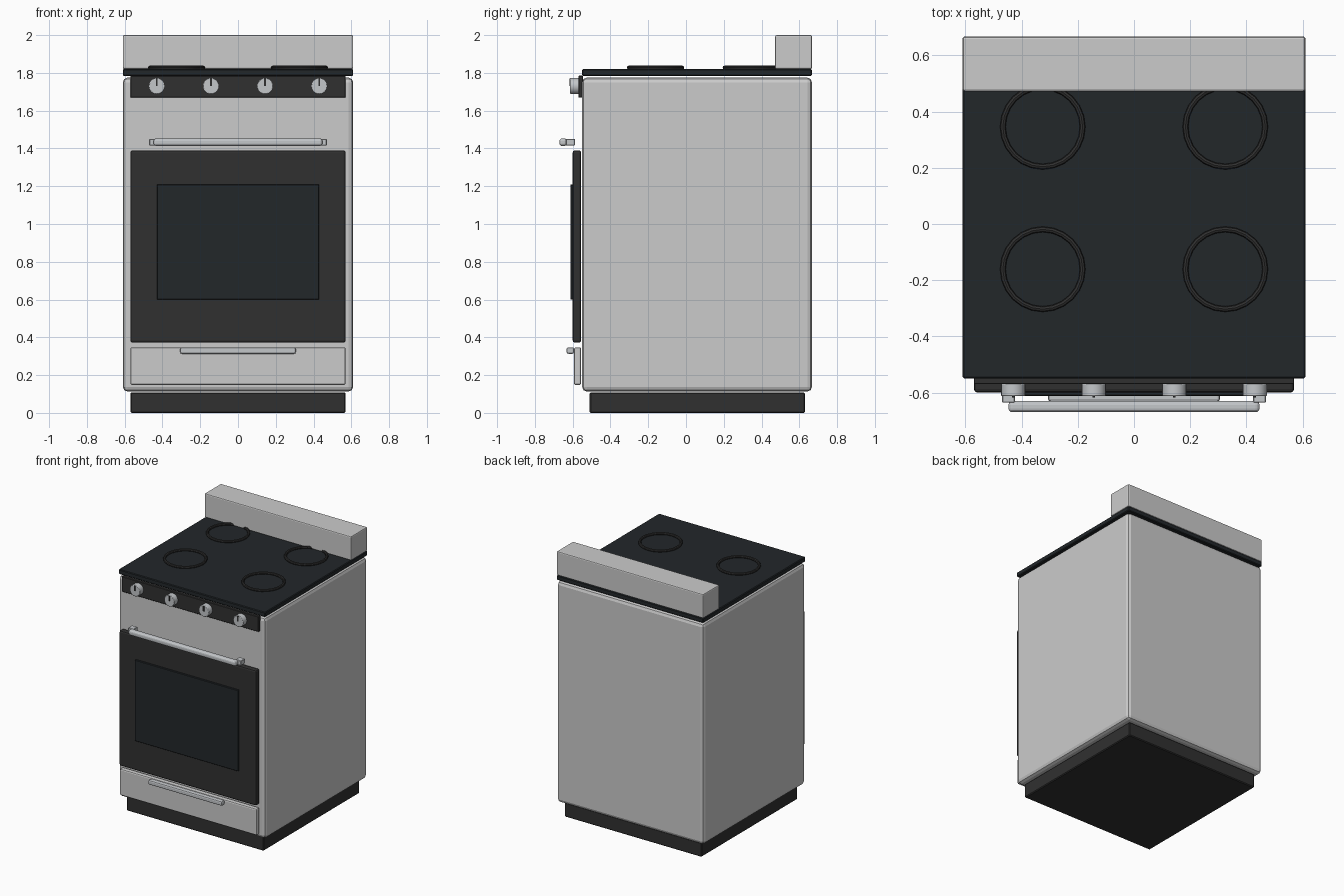
import bpy
from math import pi

if "Cube" in bpy.data.objects:
    bpy.data.objects.remove(bpy.data.objects["Cube"])


def material(name, color):
    m = bpy.data.materials.new(name)
    m.diffuse_color = (*color, 1)
    m.use_nodes = True
    m.node_tree.nodes["Principled BSDF"].inputs["Base Color"].default_value = m.diffuse_color
    return m


ENAMEL = material("enamel", (0.70, 0.70, 0.67))
CHARCOAL = material("charcoal", (0.03, 0.03, 0.03))
GLASS = material("black_glass", (0.016, 0.02, 0.023))
STEEL = material("steel", (0.55, 0.57, 0.59))


def finish(o, name, mat, bevel=0, segments=2):
    o.name = o.data.name = name
    o.data.materials.append(mat)
    if bevel:
        b = o.modifiers.new("edge_bevel", "BEVEL")
        b.width, b.segments = bevel, segments
    return o


def box(name, x, y, z, mat, bevel=0, segments=2):
    """Box spanning the (min, max) pairs given per axis."""
    spans = (x, y, z)
    bpy.ops.mesh.primitive_cube_add(size=1, location=[(a + b) / 2 for a, b in spans])
    o = bpy.context.object
    o.scale = [b - a for a, b in spans]
    bpy.ops.object.transform_apply(location=False, rotation=False, scale=True)
    return finish(o, name, mat, bevel, segments)


def wide(half):
    return (-half, half)


# Cabinet, plinth, cooktop and back guard
box("plinth", wide(0.57), (-0.51, 0.63), (0, 0.108), CHARCOAL, 0.006, 1)
box("body", wide(0.61), (-0.55, 0.667), (0.113, 1.775), ENAMEL, 0.025)
box("cooktop", wide(0.61), (-0.55, 0.667), (1.784, 1.82), GLASS, 0.005, 1)
box("back_guard", wide(0.61), (0.472, 0.667), (1.82, 2.0), ENAMEL, 0.008)

# Burner rings
for x in (-0.325, 0.325):
    for y in (-0.161, 0.346):
        bpy.ops.mesh.primitive_torus_add(
            major_radius=0.142, minor_radius=0.01, major_segments=24,
            minor_segments=8, location=(x, y, 1.828))
        finish(bpy.context.object, "burner_ring", CHARCOAL)
        bpy.ops.object.shade_smooth_by_angle()

# Control panel and knobs with pointers
box("control_panel", wide(0.57), (-0.57, -0.545), (1.67, 1.785), CHARCOAL, 0.003, 1)
for i in range(4):
    x = -0.43 + i * 0.2867
    bpy.ops.mesh.primitive_cylinder_add(
        vertices=24, radius=0.043, depth=0.046, location=(x, -0.59, 1.73),
        rotation=(pi / 2, 0, 0))
    finish(bpy.context.object, "knob", STEEL, 0.004)
    bpy.ops.object.shade_smooth_by_angle()
    box("knob_pointer", (x - 0.005, x + 0.005), (-0.617, -0.61), (1.73, 1.77), CHARCOAL)

# Oven door, window and handle
box("oven_door", wide(0.57), (-0.6, -0.555), (0.372, 1.39), CHARCOAL, 0.012)
box("oven_window", wide(0.43), (-0.612, -0.595), (0.6, 1.21), GLASS, 0.003, 1)
box("door_handle", wide(0.447), (-0.67, -0.63), (1.413, 1.453), STEEL, 0.014, 3)
for x in (-0.447, 0.447):
    box("handle_bracket", (x - 0.023, x + 0.023), (-0.636, -0.588), (1.415, 1.451), STEEL, 0.003, 1)

# Storage drawer and its handle
box("drawer", wide(0.57), (-0.593, -0.555), (0.147, 0.347), ENAMEL, 0.01)
box("drawer_handle", wide(0.306), (-0.632, -0.593), (0.313, 0.347), STEEL, 0.009, 2)
